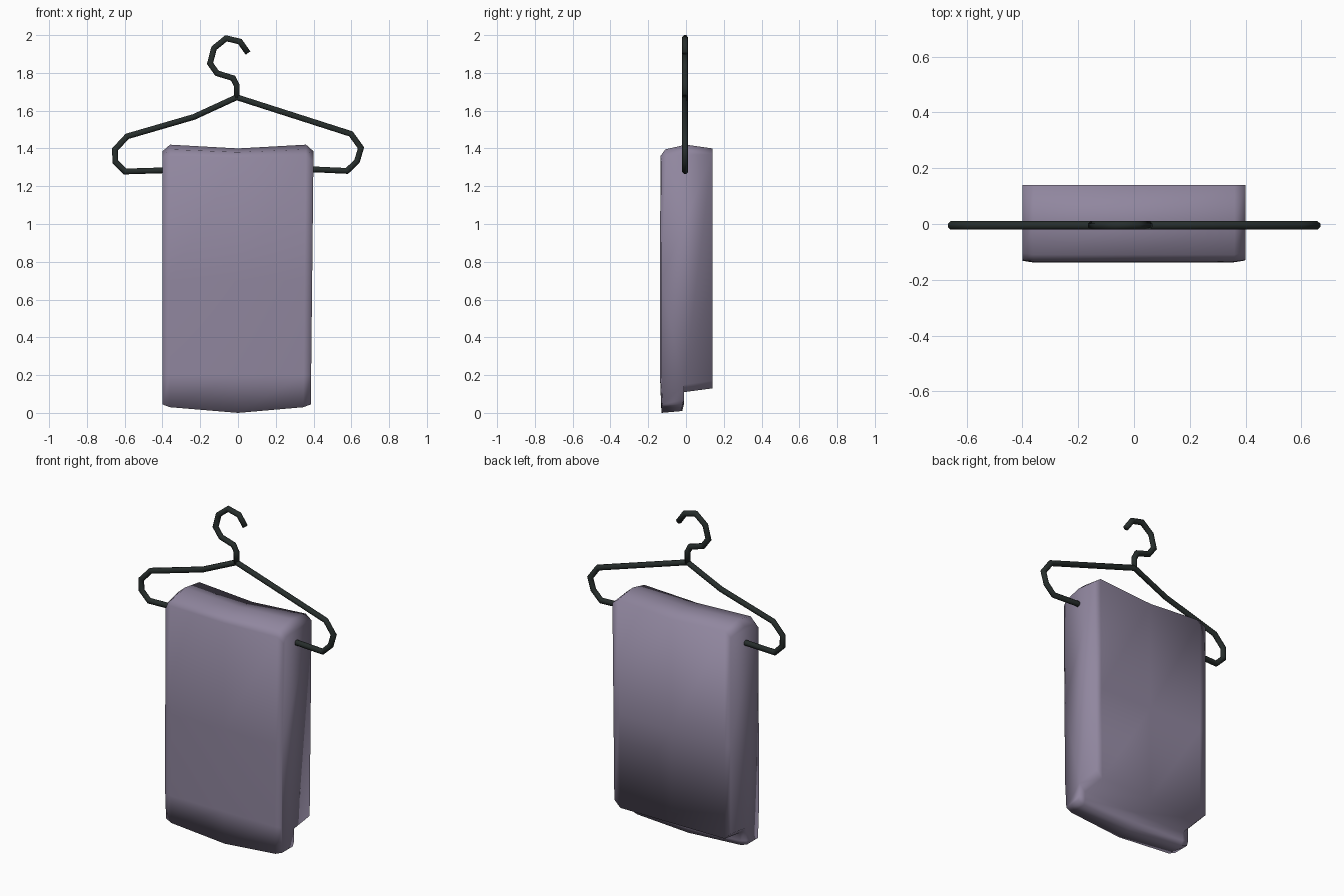
import bpy, bmesh, math
from mathutils import Vector

if "Cube" in bpy.data.objects:
    bpy.data.objects.remove(bpy.data.objects["Cube"])


def material(name, rgb):
    m = bpy.data.materials.new(name)
    m.diffuse_color = (*rgb, 1)
    m.use_nodes = True
    m.node_tree.nodes["Principled BSDF"].inputs["Base Color"].default_value = m.diffuse_color
    return m


cloth = material("mauve cloth", (0.28, 0.24, 0.345))
wire = material("dark wire", (0.02, 0.027, 0.025))


def finish(bm, name, mat):
    bmesh.ops.recalc_face_normals(bm, faces=bm.faces)
    for f in bm.faces:
        f.smooth = True
    mesh = bpy.data.meshes.new(name)
    bm.to_mesh(mesh)
    bm.free()
    mesh.materials.append(mat)
    ob = bpy.data.objects.new(name, mesh)
    bpy.context.collection.objects.link(ob)
    return ob


def bridge(bm, a, b):
    n = len(a)
    for i in range(n):
        bm.faces.new((a[i], a[(i + 1) % n], b[(i + 1) % n], b[i]))


def tube(name, pts, closed, r=0.0165, y=-0.005, sides=8):
    """Mitred tube along a path in the xz plane."""
    bm = bmesh.new()
    P = [Vector(p) for p in pts]
    n = len(P)
    rings = []
    for i, p in enumerate(P):
        before = P[i - 1] if closed or i > 0 else None
        after = P[(i + 1) % n] if closed or i < n - 1 else None
        d0 = (p - before).normalized() if before else (after - p).normalized()
        d1 = (after - p).normalized() if after else d0
        t = (d0 + d1).normalized()
        w = r / max(t.dot(d0), 0.75)
        ring = []
        for k in range(sides):
            a = 2 * math.pi * (k + 0.5) / sides
            q = p + Vector((-t.y, t.x)) * w * math.cos(a)
            ring.append(bm.verts.new((q.x, y + r * math.sin(a), q.y)))
        rings.append(ring)
    for i in range(n if closed else n - 1):
        bridge(bm, rings[i], rings[(i + 1) % n])
    if not closed:
        bm.faces.new(rings[0])
        bm.faces.new(rings[-1])
    return finish(bm, name, wire)


# Hanger: hook and closed shoulder frame
tube("hanger_hook", [(0.053, 1.905), (0.01, 1.966), (-0.063, 1.983), (-0.127, 1.931),
                     (-0.148, 1.85), (-0.111, 1.798), (-0.026, 1.772), (-0.007, 1.735),
                     (-0.007, 1.668)], False)
tube("hanger_frame", [(-0.007, 1.671), (-0.233, 1.567), (-0.587, 1.464), (-0.651, 1.395),
                      (-0.65, 1.33), (-0.598, 1.278), (-0.40, 1.284), (0.407, 1.289),
                      (0.577, 1.281), (0.63, 1.332), (0.651, 1.403), (0.598, 1.477)], True)

# Towel: outline rows of y, then z at the middle, near the ends and at the ends
rows = [(-0.02, 0.01, 0.03, 0.045), (-0.13, 0.0, 0.03, 0.045),
        (-0.138, 0.2, 0.2, 0.2), (-0.138, 0.7, 0.7, 0.7),
        (-0.135, 1.35, 1.36, 1.33), (-0.11, 1.38, 1.395, 1.36),
        (0.0, 1.40, 1.42, 1.385), (0.14, 1.375, 1.40, 1.37),
        (0.14, 0.7, 0.7, 0.7), (0.14, 0.13, 0.13, 0.17),
        (-0.01, 0.11, 0.11, 0.15), (-0.01, 0.05, 0.06, 0.07)]
bm = bmesh.new()
sections = []
for x, col in ((-0.40, 3), (-0.36, 2), (0, 1), (0.36, 2), (0.40, 3)):
    ring = []
    for row in rows:
        z = row[col]
        taper = 0.015 * (1 - z / 1.4) if x > 0 else 0
        y = row[0] + (0.006 if col == 3 and row[0] < -0.1 else 0)
        ring.append(bm.verts.new((x - taper, y, z)))
    sections.append(ring)
for a, b in zip(sections, sections[1:]):
    bridge(bm, a, b)
bm.faces.new(sections[0])
bm.faces.new(sections[-1])
finish(bm, "towel", cloth)
